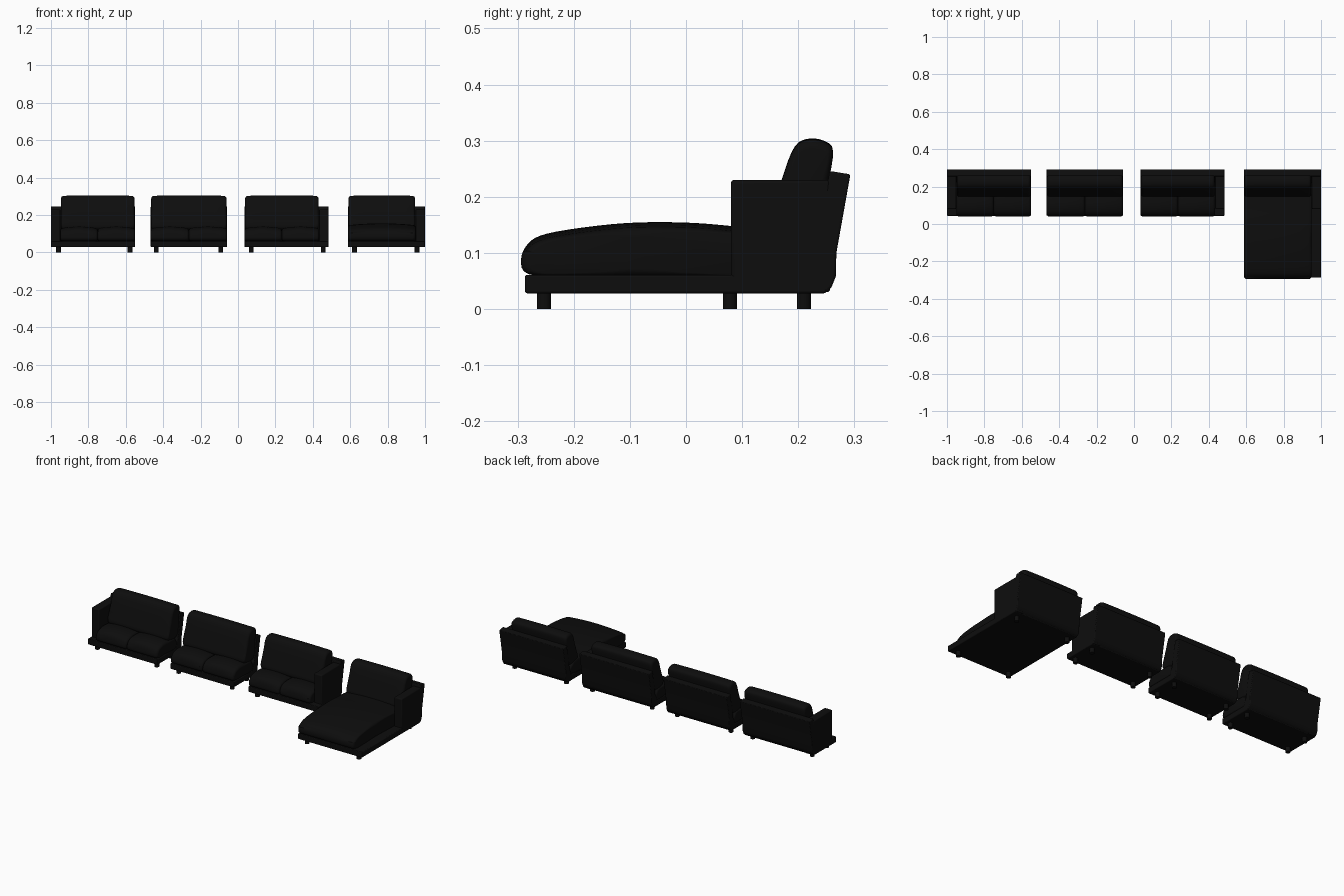
import bpy, bmesh, math
from mathutils import Vector

cube = bpy.data.objects.get("Cube")
if cube:
    bpy.data.objects.remove(cube, do_unlink=True)


def material(name, value):
    mat = bpy.data.materials.new(name)
    mat.use_nodes = True
    colour = (value, value, value, 1)
    mat.diffuse_color = colour
    mat.node_tree.nodes["Principled BSDF"].inputs["Base Color"].default_value = colour
    return mat


FABRIC = material("black fabric", 0.004)


def finish(name, bm, bevel=0):
    bmesh.ops.recalc_face_normals(bm, faces=bm.faces)
    mesh = bpy.data.meshes.new(name)
    bm.to_mesh(mesh)
    bm.free()
    mesh.materials.append(FABRIC)
    obj = bpy.data.objects.new(name, mesh)
    bpy.context.collection.objects.link(obj)
    if bevel:
        mod = obj.modifiers.new("Soft edges", "BEVEL")
        mod.width, mod.segments = bevel, 3
        mod.limit_method, mod.angle_limit = "ANGLE", math.radians(35)
    bpy.ops.object.select_all(action="DESELECT")
    bpy.context.view_layer.objects.active = obj
    obj.select_set(True)
    bpy.ops.object.shade_smooth_by_angle(angle=math.radians(40))


def loft(bm, rings):
    """Bridge a row of equal rings and close both ends."""
    rows = [[bm.verts.new(p) for p in ring] for ring in rings]
    n = len(rows[0])
    for a, b in zip(rows, rows[1:]):
        for i in range(n):
            j = (i + 1) % n
            bm.faces.new((a[i], a[j], b[j], b[i]))
    bm.faces.new(rows[0])
    bm.faces.new(rows[-1])


def prism(name, x0, x1, profile, bevel):
    bm = bmesh.new()
    loft(bm, [[(x, y, z) for y, z in profile] for x in (x0, x1)])
    finish(name, bm, bevel)


def box(name, x0, x1, y0, y1, z0, z1, bevel=0.004):
    prism(name, x0, x1, [(y0, z0), (y1, z0), (y1, z1), (y0, z1)], bevel)


def smooth_loop(points, steps=4):
    """Closed curve running through every point."""
    pts = [Vector(p) for p in points]
    n, out = len(pts), []
    for i in range(n):
        a, b, c, d = (pts[(i + k) % n] for k in (-1, 0, 1, 2))
        for s in range(steps):
            t = s / steps
            out.append(b + (c - a) * t / 2 + (a * 2 - b * 5 + c * 4 - d) * t * t / 2
                       + (b * 3 - a - c * 3 + d) * t ** 3 / 2)
    return out


def cushion(name, x0, x1, profile, radius, crown):
    """Soft pillow: rounded ends and a top that swells in the middle."""
    loop = smooth_loop(profile)
    centre = sum(loop, Vector((0, 0))) / len(loop)
    width = x1 - x0
    ends = [radius * (1 - math.cos(math.pi * k / 10)) for k in range(6)]
    middle = [radius + (width - 2 * radius) * k / 8 for k in range(1, 8)]
    rings = []
    for x in ends + middle + [width - e for e in reversed(ends)]:
        u = max(0, 1 - min(x, width - x) / radius)
        inset = radius * (1 - math.sqrt(1 - u * u))
        ring = []
        for p in loop:
            q = p + (centre - p).normalized() * inset
            if q.y > centre.y:
                q.y -= crown * (2 * x / width - 1) ** 2
            ring.append((x0 + x, q.x, q.y))
        rings.append(ring)
    bm = bmesh.new()
    loft(bm, rings)
    finish(name, bm)


def leg(name, x, y):
    bm = bmesh.new()
    bmesh.ops.create_cone(bm, cap_ends=True, segments=20, radius1=0.0125,
                          radius2=0.0125, depth=0.035)
    bmesh.ops.translate(bm, verts=bm.verts, vec=(x, y, 0.0175))
    finish(name, bm)


# Side profiles as (y, z)
BACKREST = [(0.2, 0.028), (0.245, 0.028), (0.259, 0.038), (0.267, 0.058),
            (0.268, 0.1), (0.293, 0.24), (0.256, 0.246), (0.23, 0.1)]
BACK_CUSHION = [(0.148, 0.13), (0.157, 0.18), (0.172, 0.235), (0.194, 0.29),
                (0.222, 0.304), (0.252, 0.297), (0.262, 0.28), (0.255, 0.23),
                (0.24, 0.13), (0.195, 0.115)]
SEAT = [(0.05, 0.063), (0.042, 0.092), (0.056, 0.122), (0.1, 0.137), (0.16, 0.135),
        (0.215, 0.125), (0.225, 0.063), (0.13, 0.058)]
CHAISE_SEAT = [(-0.28, 0.062), (-0.294, 0.088), (-0.281, 0.117), (-0.249, 0.134),
               (-0.17, 0.147), (-0.09, 0.154), (0, 0.154), (0.08, 0.148),
               (0.2, 0.135), (0.215, 0.063), (0, 0.058), (-0.2, 0.058)]
ARM = 0.05


def module(name, x0, x1, arm, front, legs, chaise=False):
    """One sofa unit; arm is -1, 0 or 1 for the side that carries an armrest."""
    box(name + "_base", x0, x1, front, 0.25, 0.028, 0.061)
    prism(name + "_backrest", x0, x1, BACKREST, 0.004)
    s0 = x0 + ARM if arm < 0 else x0
    s1 = x1 - ARM if arm > 0 else x1
    if arm:
        a0 = x0 if arm < 0 else x1 - ARM
        box(name + "_armrest", a0, a0 + ARM, 0.08, 0.257, 0.03, 0.23, 0.006)
    if chaise:
        cushion(name + "_seat_cushion", s0, s1, CHAISE_SEAT, 0.016, 0.01)
    else:
        mid = (s0 + s1) / 2
        cushion(name + "_right_seat_cushion", s0, mid, SEAT, 0.014, 0.01)
        cushion(name + "_left_seat_cushion", mid, s1, SEAT, 0.014, 0.01)
    cushion(name + "_back_cushion", s0 + 0.003, s1 - 0.003, BACK_CUSHION, 0.016, 0.002)
    for side, x in zip(("right", "left"), legs):
        leg(f"{name}_{side}_front_leg", x, front + 0.034)
        leg(f"{name}_{side}_back_leg", x, 0.21)


module("right_sofa", -1.0, -0.55, -1, 0.044, (-0.96, -0.577))
module("middle_sofa", -0.467, -0.058, 0, 0.044, (-0.437, -0.092))
module("left_sofa", 0.035, 0.484, 1, 0.044, (0.071, 0.455))
module("chaise", 0.587, 1.0, 1, -0.287, (0.623, 0.957), chaise=True)
